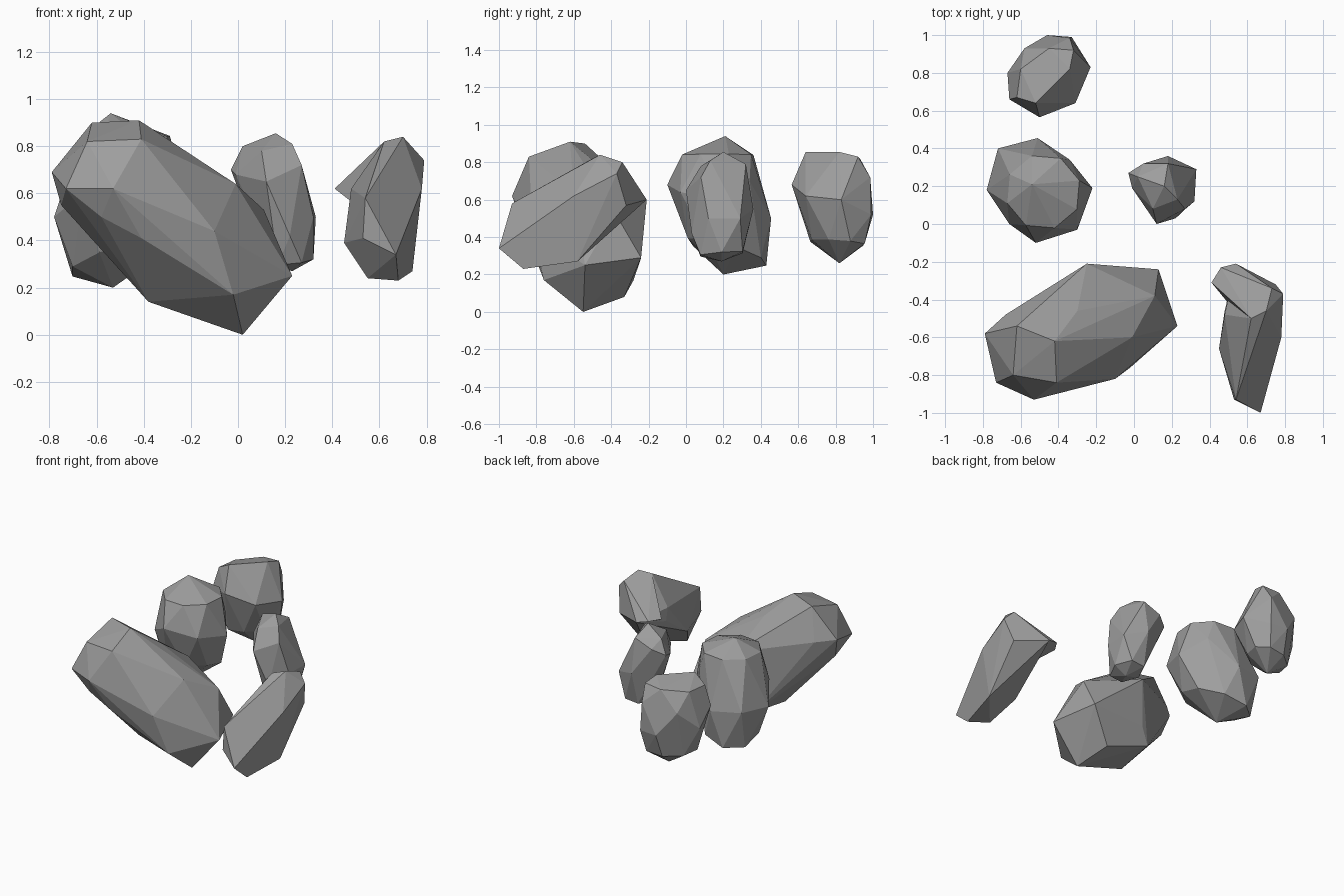
import bpy
import bmesh
from math import cos, sin, tau, radians
from mathutils import Vector

default_cube = bpy.data.objects.get("Cube")
if default_cube:
    bpy.data.objects.remove(default_cube, do_unlink=True)

# One plain stone colour
stone_grey = bpy.data.materials.new("stone_grey")
stone_grey.use_nodes = True
grey = (0.34, 0.34, 0.34, 1.0)
stone_grey.diffuse_color = grey
shader = next(n for n in stone_grey.node_tree.nodes if n.type == "BSDF_PRINCIPLED")
shader.inputs["Base Color"].default_value = grey
shader.inputs["Roughness"].default_value = 0.9


def ring(centre, long_radius, short_radius, heading, tilt_x=0.0, tilt_y=0.0, sides=8):
    """Corners of a tilted oval whose long axis points along the heading."""
    points = []
    turn = radians(heading)
    for i in range(sides):
        angle = tau * (i + 0.5) / sides
        along, across = long_radius * cos(angle), short_radius * sin(angle)
        x = along * cos(turn) - across * sin(turn)
        y = along * sin(turn) + across * cos(turn)
        points.append(Vector(centre) + Vector((x, y, x * tilt_x + y * tilt_y)))
    return points


def chisel(name, *sections):
    """Wrap a faceted stone tightly around its cross-sections."""
    bm = bmesh.new()
    for section in sections:
        for point in section:
            bm.verts.new(point)
    bmesh.ops.convex_hull(bm, input=bm.verts[:])
    spare = [v for v in bm.verts if not v.link_faces]
    bmesh.ops.delete(bm, geom=spare, context="VERTS")
    bmesh.ops.dissolve_limit(bm, angle_limit=radians(5),
                             verts=bm.verts[:], edges=bm.edges[:])
    bmesh.ops.recalc_face_normals(bm, faces=bm.faces[:])
    mesh = bpy.data.meshes.new(name)
    bm.to_mesh(mesh)
    bm.free()
    mesh.materials.append(stone_grey)
    stone = bpy.data.objects.new(name, mesh)
    bpy.context.collection.objects.link(stone)


# Large leaning boulder: upper cap, shoulder, belly, lower end
boulder_cap = [(-.42, -.62, .91), (-.62, -.54, .90), (-.64, -.80, .82), (-.41, -.84, .83)]
boulder_shoulder = [(-.79, -.58, .69), (-.73, -.84, .62), (-.53, -.93, .62),
                    (-.41, -.88, .62), (-.33, -.65, .81), (-.30, -.46, .78),
                    (-.68, -.48, .68), (-.75, -.62, .55), (-.58, -.85, .50)]
boulder_belly = [(-.10, -.82, .44), (-.01, -.60, .64), (.11, -.38, .53),
                 (-.25, -.21, .60), (-.28, -.25, .28), (-.35, -.28, .17),
                 (-.38, -.58, .14), (-.41, -.85, .41)]
boulder_end = [(.13, -.24, .29), (.23, -.54, .25), (-.02, -.76, .17),
               (.02, -.55, .0), (-.05, -.33, .08)]
chisel("leaning_boulder", boulder_cap, boulder_shoulder, boulder_belly, boulder_end)

# Slanted slab: ridge shared by the body and the overhanging head
slab_ridge = [(.62, -.50, .82), (.70, -.46, .84), (.73, -.34, .80),
              (.79, -.37, .74), (.75, -.32, .57), (.54, -.21, .60)]
slab_waist = [(.78, -.60, .62), (.54, -.93, .58), (.48, -.48, .62),
              (.48, -.46, .53), (.45, -.66, .39), (.74, -.58, .27)]
slab_foot = [(.67, -1.0, .34), (.53, -.93, .41), (.68, -.87, .23), (.55, -.80, .24)]
slab_lip = [(.46, -.23, .62), (.41, -.31, .62), (.50, -.42, .55)]
chisel("slab_body", slab_ridge, slab_waist, slab_foot)
chisel("slab_head", slab_ridge, slab_lip)

# Round middle stone
middle_belly = [(-.78, .18, .50), (-.66, .0, .60), (-.52, -.10, .68), (-.30, -.03, .64),
                (-.22, .19, .60), (-.34, .34, .70), (-.51, .455, .50), (-.72, .40, .52)]
chisel("middle_stone",
       [(-.54, .21, .94)],
       ring((-.48, .17, .84), .20, .20, 130, .02, 0),
       middle_belly,
       ring((-.51, .22, .32), .23, .19, 130, .22, -.26),
       [(-.53, .20, .20)])

# Blunt back stone, wider along its diagonal
back_top = [(-.62, .67, .80), (-.52, .64, .855), (-.34, .82, .855),
            (-.32, .92, .83), (-.45, .93, .82), (-.60, .82, .80)]
back_belly = [(-.50, .565, .68), (-.66, .66, .66), (-.31, .64, .62),
              (-.34, .985, .72), (-.58, .93, .68), (-.23, .83, .60),
              (-.67, .80, .55), (-.33, .99, .52), (-.46, 1.0, .52)]
chisel("back_stone", back_top, back_belly,
       ring((-.45, .81, .37), .18, .13, 40, .1, -.1),
       [(-.44, .82, .26)])

# Small slender stone, leaning back to the left
small_top = [(.16, .20, .855), (.02, .25, .80), (.05, .32, .74),
             (.18, .32, .79), (.23, .13, .81), (.10, .08, .78)]
small_belly = [(-.03, .27, .70), (-.01, .19, .68), (.12, .0, .65), (.27, .08, .72),
               (.33, .29, .50), (.32, .12, .50), (.18, .36, .55), (.22, .03, .42),
               (.08, .17, .43)]
chisel("small_stone", small_top, small_belly,
       ring((.22, .19, .31), .13, .10, 90, .1, .08, sides=6),
       [(.23, .19, .27)])
